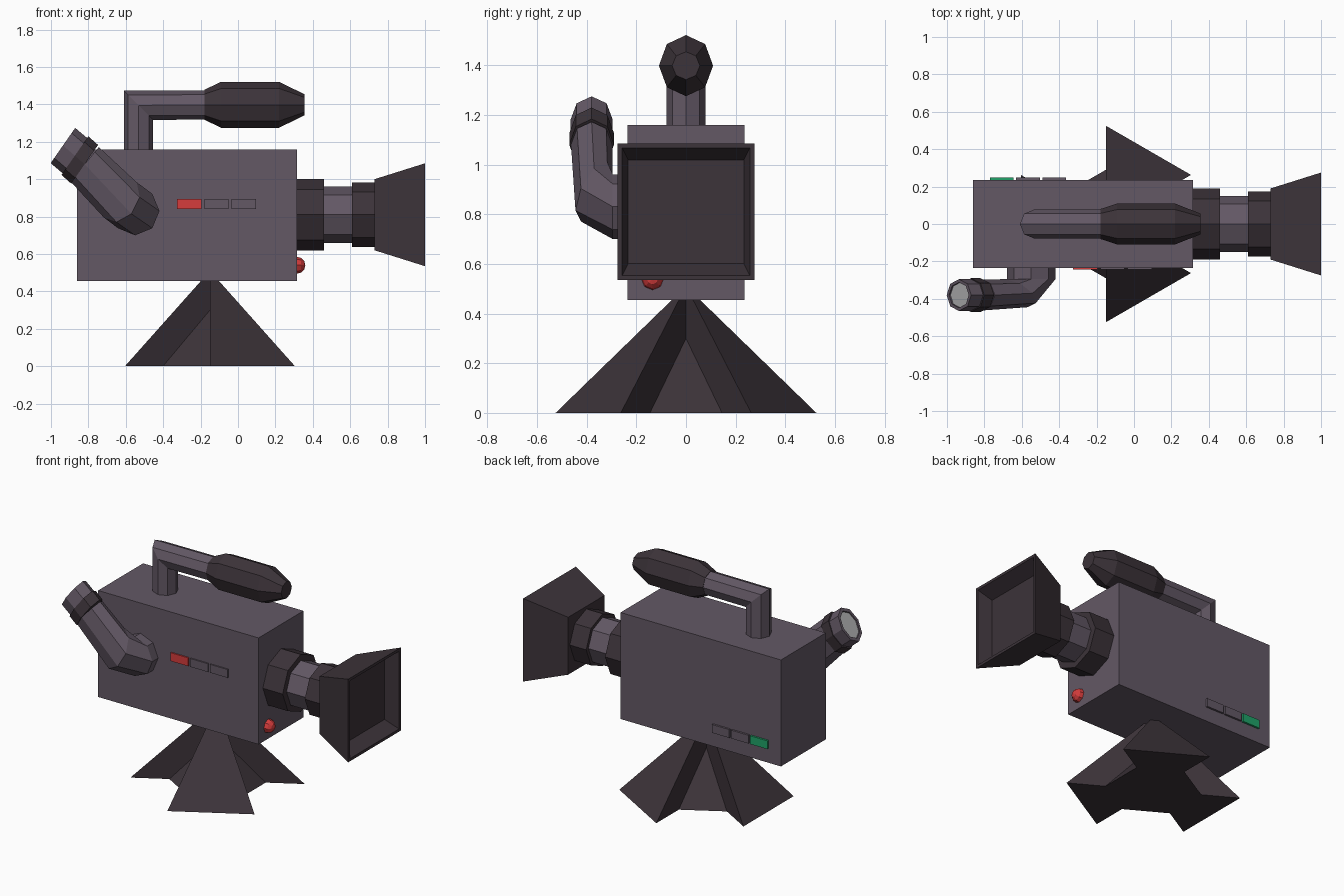
import bpy, bmesh, math
from mathutils import Vector as V, Matrix

if "Cube" in bpy.data.objects:
    bpy.data.objects.remove(bpy.data.objects["Cube"])


def material(name, rgb):
    m = bpy.data.materials.new(name)
    m.diffuse_color = (*rgb, 1)
    m.use_nodes = True
    m.node_tree.nodes["Principled BSDF"].inputs["Base Color"].default_value = m.diffuse_color
    return m


GREY = material("purple_grey", (0.125, 0.098, 0.130))
DARK = material("dark_grey", (0.045, 0.033, 0.041))
RED = material("red", (0.66, 0.045, 0.045))
GREEN = material("green", (0.014, 0.36, 0.14))
GLASS = material("pale_glass", (0.45, 0.45, 0.46))


def finish(bm, name, mat):
    bmesh.ops.recalc_face_normals(bm, faces=bm.faces)
    me = bpy.data.meshes.new(name)
    bm.to_mesh(me)
    bm.free()
    me.materials.append(mat)
    ob = bpy.data.objects.new(name, me)
    bpy.context.collection.objects.link(ob)
    return ob


def box(name, lo, hi, mat):
    lo, hi = V(lo), V(hi)
    bm = bmesh.new()
    bmesh.ops.create_cube(bm, size=1)
    for v in bm.verts:
        v.co = (lo + hi) / 2 + v.co * (hi - lo)
    return finish(bm, name, mat)


def loft(name, rings, mat, n=8, start=0.0):
    """Skin n-sided rings given as (centre, u axis, v axis), capped at both ends."""
    bm = bmesh.new()
    rows = []
    for c, u, v in rings:
        angles = [start + 2 * math.pi * i / n for i in range(n)]
        rows.append([bm.verts.new(V(c) + V(u) * math.cos(a) + V(v) * math.sin(a)) for a in angles])
    for a, b in zip(rows, rows[1:]):
        for i in range(n):
            j = (i + 1) % n
            bm.faces.new((a[i], a[j], b[j], b[i]))
    bm.faces.new(rows[0])
    bm.faces.new(rows[-1])
    return finish(bm, name, mat)


def x_ring(x, z, ry, rz):
    return ((x, 0, z), (0, ry, 0), (0, 0, rz))


# Body
box("body", (-0.86, -0.235, 0.455), (0.315, 0.235, 1.16), GREY)

# Buttons on the front and the back
for i in range(3):
    x = -0.325 + 0.145 * i
    box(f"front_button_{i}", (x, -0.244, 0.84), (x + 0.13, -0.23, 0.895), RED if i == 0 else GREY)
    x = -0.77 + 0.14 * i
    box(f"back_button_{i}", (x, 0.23, 0.55), (x + 0.127, 0.248, 0.605), GREEN if i == 0 else GREY)

# Record lamp
bm = bmesh.new()
bmesh.ops.create_uvsphere(bm, u_segments=8, v_segments=6, radius=0.045)
bmesh.ops.transform(bm, matrix=Matrix.Translation((0.315, -0.135, 0.54)) @ Matrix.Rotation(math.pi / 2, 4, 'Y'),
                    verts=bm.verts)
finish(bm, "record_lamp", RED)

# Lens barrel
LZ = 0.81
for name, x0, x1, r, mat in (("lens_rear_ring", 0.30, 0.46, 0.19, DARK),
                             ("lens_barrel", 0.45, 0.62, 0.15, GREY),
                             ("lens_front_ring", 0.61, 0.735, 0.173, DARK)):
    loft(name, [x_ring(x0, LZ, r, r), x_ring(x1, LZ, r, r)], mat)

# Square lens hood with a recessed opening
s = math.sqrt(2)
loft("lens_hood", [x_ring(x, LZ, hy * s, hz * s) for x, hy, hz in
                   ((0.73, 0.19, 0.19), (1.0, 0.275, 0.275), (1.0, 0.257, 0.257), (0.91, 0.233, 0.209))],
     DARK, n=4, start=math.pi / 4)

# Handle: mitred post and bar
r = 0.078
loft("handle", [((-0.532, 0, 1.12), (-r, 0, 0), (0, r, 0)),
                ((-0.532, 0, 1.395), (-r, 0, r), (0, r, 0)),
                ((-0.17, 0, 1.397), (0, 0, r), (0, r, 0))], GREY)

# Microphone
loft("microphone", [x_ring(x, 1.398, ry, rz) for x, ry, rz in
                    ((-0.18, 0.08, 0.08), (-0.09, 0.109, 0.123), (0.22, 0.109, 0.123), (0.355, 0.056, 0.056))], DARK)

# Viewfinder: bent tube, dark ring, cup and glass
q = 0.13 * math.sqrt(0.5)


def eye_ring(x, z, rv, ry):
    return ((x, -0.38, z), (0, -ry, 0), (0.57 * rv, 0, 0.82 * rv))


loft("viewfinder_tube", [((-0.55, -0.2, 0.83), (q, 0, -q), (q, 0, q)),
                         ((-0.55, -0.295, 0.83), (q, 0, -q), (q, 0, q)),
                         ((-0.63, -0.37, 0.89), (0.06, -0.075, -0.075), (0.088, 0, 0.094)),
                         ((-0.82, -0.38, 1.08), (0, -0.083, 0), (0.076, 0, 0.092))], GREY)
loft("viewfinder_ring", [eye_ring(-0.82, 1.08, 0.126, 0.09), eye_ring(-0.872, 1.126, 0.126, 0.09)], DARK)
loft("viewfinder_cup", [eye_ring(-0.865, 1.12, 0.115, 0.085), eye_ring(-0.936, 1.18, 0.115, 0.085),
                        eye_ring(-0.936, 1.18, 0.092, 0.068), eye_ring(-0.926, 1.172, 0.092, 0.068)], GREY)
loft("viewfinder_glass", [eye_ring(-0.925, 1.171, 0.09, 0.067), eye_ring(-0.930, 1.175, 0.09, 0.067)], GLASS)

# Three-legged stand: wide pyramid sectors alternating with low notches
bm = bmesh.new()


def foot(deg, rad):
    a = math.radians(deg)
    return bm.verts.new((-0.15 + rad * math.cos(a), rad * math.sin(a), 0))


angles = [30 + 60 * i for i in range(6)]
outer = [foot(a, 0.525) for a in angles]
inner = [foot(a, 0.29) for a in angles]
crotch = bm.verts.new((-0.15, 0, 0.30))
outline = []
for i in range(0, 6, 2):
    j, k = i + 1, (i + 2) % 6
    top = bm.verts.new((-0.15, 0, 0.51))
    bm.faces.new((top, outer[i], outer[j]))
    for e in (i, j):
        bm.faces.new((top, outer[e], inner[e], crotch))
    bm.faces.new((crotch, inner[j], inner[k]))
    outline += [inner[i], outer[i], outer[j], inner[j]]
bm.faces.new(outline)
finish(bm, "stand", DARK)
